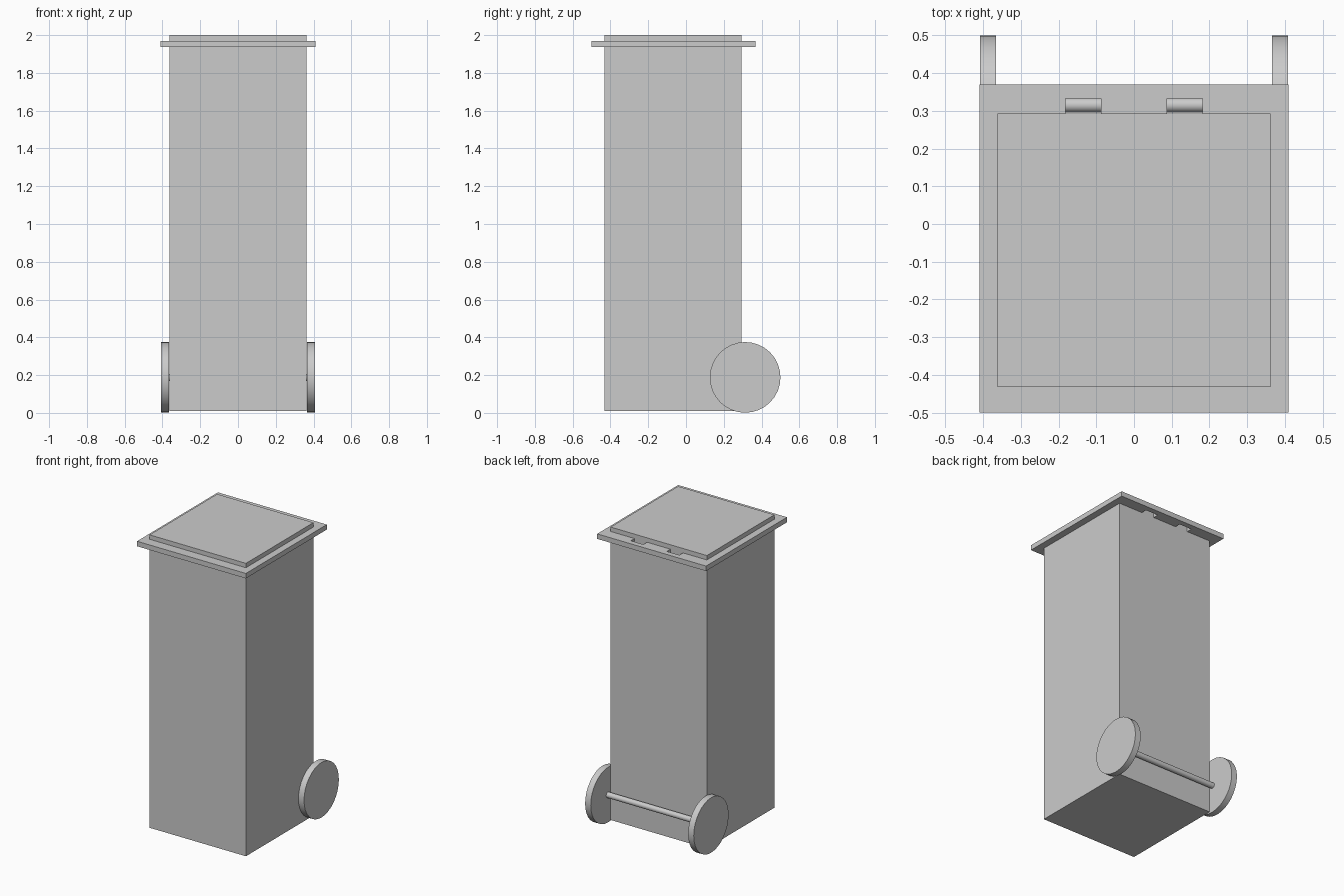
import bpy, math

if "Cube" in bpy.data.objects:
    bpy.data.objects.remove(bpy.data.objects["Cube"])


def box(name, lo, hi):
    """Axis-aligned box between two corners."""
    bpy.ops.mesh.primitive_cube_add(size=1, location=[(a + b) / 2 for a, b in zip(lo, hi)])
    ob = bpy.context.object
    ob.name = name
    ob.scale = [b - a for a, b in zip(lo, hi)]
    bpy.ops.object.transform_apply(location=False, rotation=False, scale=True)
    return ob


def x_cylinder(name, x0, x1, y, z, radius, sides):
    """Cylinder lying along x, smooth round its side with sharp rims."""
    bpy.ops.mesh.primitive_cylinder_add(
        vertices=sides, radius=radius, depth=x1 - x0,
        location=((x0 + x1) / 2, y, z), rotation=(0, math.pi / 2, 0))
    ob = bpy.context.object
    ob.name = name
    bpy.ops.object.shade_smooth_by_angle(angle=math.radians(35))
    return ob


W, FRONT, BACK = 0.362, -0.432, 0.293      # body half width, front and back
AXLE_Y, AXLE_Z, WHEEL_R = 0.313, 0.188, 0.187

# Tall bin body and the raised panel on top of the lid
box("bin_body", (-W, FRONT, 0.01), (W, BACK, 1.936))
box("lid_panel", (-W, FRONT, 1.968), (W, BACK, 2.0))

# Overhanging lid plate with two hand slots along the back
lid = box("lid_plate", (-0.409, -0.5, 1.936), (0.409, 0.369, 1.97))
for side, label in ((-1, "left"), (1, "right")):
    xs = sorted((side * 0.088, side * 0.182))
    cutter = box("slot_cutter_" + label, (xs[0], BACK, 1.9), (xs[1], 0.332, 2.05))
    mod = lid.modifiers.new("slot_" + label, 'BOOLEAN')
    mod.operation = 'DIFFERENCE'
    mod.solver = 'EXACT'
    mod.object = cutter
    cutter.hide_render = True
    cutter.hide_set(True)

# Axle behind the body, with a wheel at each end
x_cylinder("axle", -0.38, 0.38, AXLE_Y + 0.002, AXLE_Z, 0.019, 32)
for side, label in ((-1, "left"), (1, "right")):
    xs = sorted((side * 0.366, side * 0.408))
    x_cylinder("wheel_" + label, xs[0], xs[1], AXLE_Y, AXLE_Z, WHEEL_R, 32)
